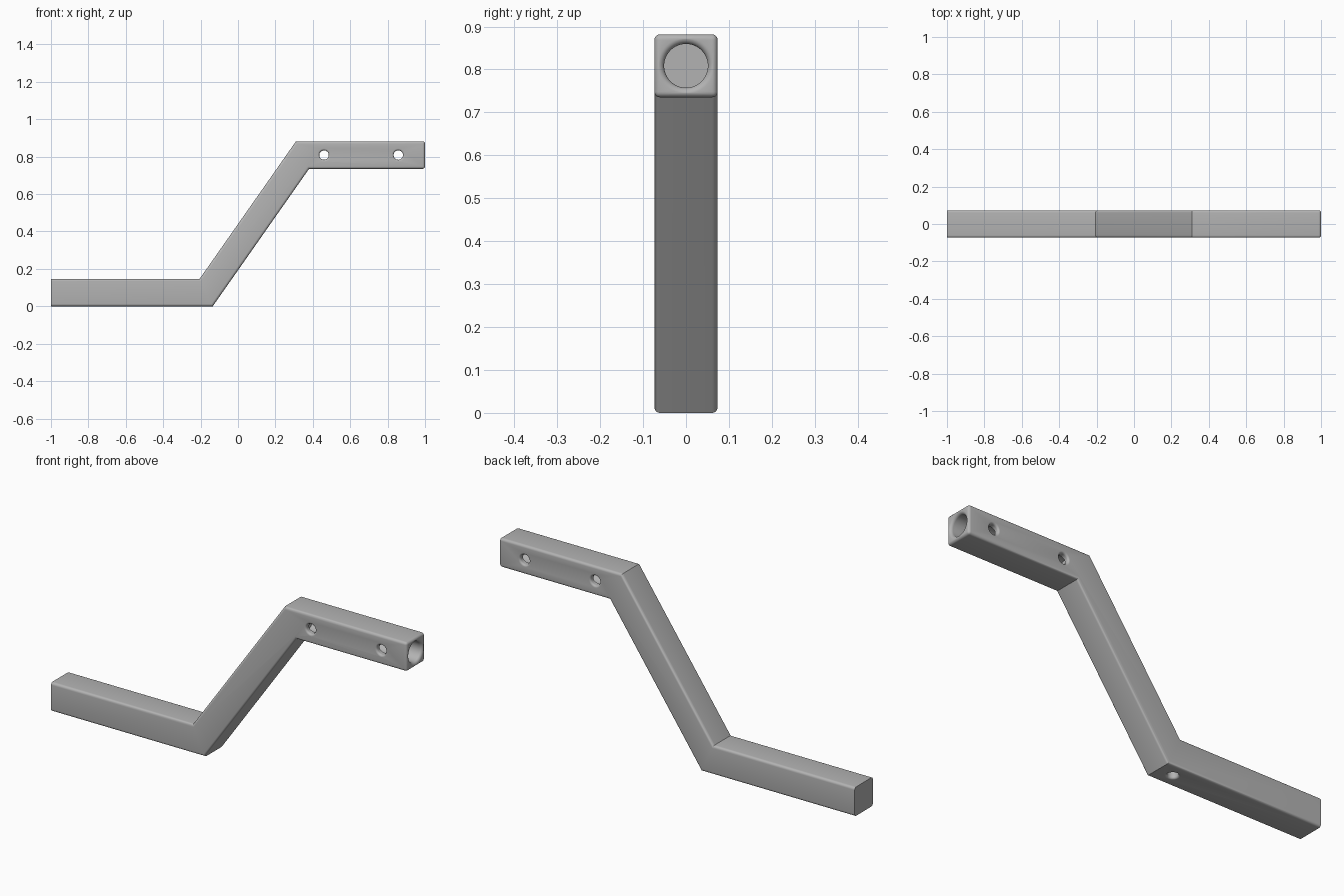
import bpy, bmesh, math
from mathutils import Vector

cube = bpy.data.objects.get("Cube")
if cube:
    bpy.data.objects.remove(cube, do_unlink=True)

HALF = 0.0735          # half the bar width
T = 2 * HALF           # bar thickness
RISE = 0.735           # height of the upper arm
FILLET = 0.013

grey = bpy.data.materials.new("light_grey")
grey.use_nodes = True
colour = (0.45, 0.45, 0.45, 1)
grey.diffuse_color = colour
grey.node_tree.nodes["Principled BSDF"].inputs["Base Color"].default_value = colour


def make_object(name, bm):
    bmesh.ops.recalc_face_normals(bm, faces=bm.faces[:])
    mesh = bpy.data.meshes.new(name)
    bm.to_mesh(mesh)
    bm.free()
    mesh.materials.append(grey)
    obj = bpy.data.objects.new(name, mesh)
    bpy.context.collection.objects.link(obj)
    return obj


def rim(radius, fillet, steps=6):
    """Rounded hole mouth as (radius, depth) pairs, from outside inwards."""
    pts = [(radius + fillet, -0.02)]
    for i in range(steps + 1):
        a = math.pi / 2 * i / steps
        pts.append((radius + fillet * (1 - math.sin(a)), fillet * (1 - math.cos(a))))
    return pts


def drill(target, mouth, direction, profile, sides=48):
    """Cut a turned profile into the target along a direction."""
    turn = Vector((0, 0, 1)).rotation_difference(Vector(direction))
    bm = bmesh.new()
    rings = []
    for r, d in profile:
        ring = []
        for i in range(sides):
            a = 2 * math.pi * i / sides
            p = Vector((r * math.cos(a), r * math.sin(a), d))
            ring.append(bm.verts.new(Vector(mouth) + turn @ p))
        rings.append(ring)
    for lower, upper in zip(rings, rings[1:]):
        for i in range(sides):
            j = (i + 1) % sides
            bm.faces.new((lower[i], lower[j], upper[j], upper[i]))
    bm.faces.new(rings[0])
    bm.faces.new(rings[-1])
    cutter = make_object("hole_cutter", bm)
    cutter.hide_render = True
    mod = target.modifiers.new("hole", 'BOOLEAN')
    mod.operation = 'DIFFERENCE'
    mod.solver = 'EXACT'
    mod.object = cutter
    bpy.context.view_layer.objects.active = target
    bpy.ops.object.modifier_apply(modifier=mod.name)
    bpy.data.objects.remove(cutter, do_unlink=True)


# Cranked bar: side outline extruded across the width
outline = [(-1, 0), (-0.135, 0), (0.38, RISE), (1, RISE),
           (1, RISE + T), (0.31, RISE + T), (-0.205, T), (-1, T)]
bm = bmesh.new()
front = bm.faces.new([bm.verts.new((x, -HALF, z)) for x, z in outline])
extruded = bmesh.ops.extrude_face_region(bm, geom=[front])
moved = [g for g in extruded["geom"] if isinstance(g, bmesh.types.BMVert)]
bmesh.ops.translate(bm, verts=moved, vec=(0, T, 0))
bmesh.ops.recalc_face_normals(bm, faces=bm.faces[:])

# Round the long edges and the open end; bends and left end stay sharp
rounded = []
for e in bm.edges:
    a, b = (v.co for v in e.verts)
    along = abs(a.y - b.y) < 0.001
    if (along and max(a.x, b.x) > -0.99) or min(a.x, b.x) > 0.99:
        rounded.append(e)
bmesh.ops.bevel(bm, geom=rounded, offset=FILLET, segments=5, profile=0.5,
                affect='EDGES', clamp_overlap=True)
bar = make_object("cranked_bar", bm)

# Socket bored into the open end
mid = RISE + HALF
drill(bar, (1, 0, mid), (-1, 0, 0), rim(0.051, 0.015) + [(0.051, 0.61)])

# Cross holes through the socket walls, rounded at both mouths
mouth = rim(0.025, 0.01)
through = mouth + [(r, T - d) for r, d in reversed(mouth)]
for x in (0.46, 0.857):
    drill(bar, (x, -HALF, mid), (0, 1, 0), through)

# Blind hole in the underside next to the lower bend
drill(bar, (-0.22, 0, 0), (0, 0, 1), mouth + [(0.025, 0.1)])

# Smooth the fillets while keeping the bends crisp
bpy.ops.object.select_all(action='DESELECT')
bar.select_set(True)
bpy.context.view_layer.objects.active = bar
bpy.ops.object.shade_smooth_by_angle(angle=math.radians(30))
